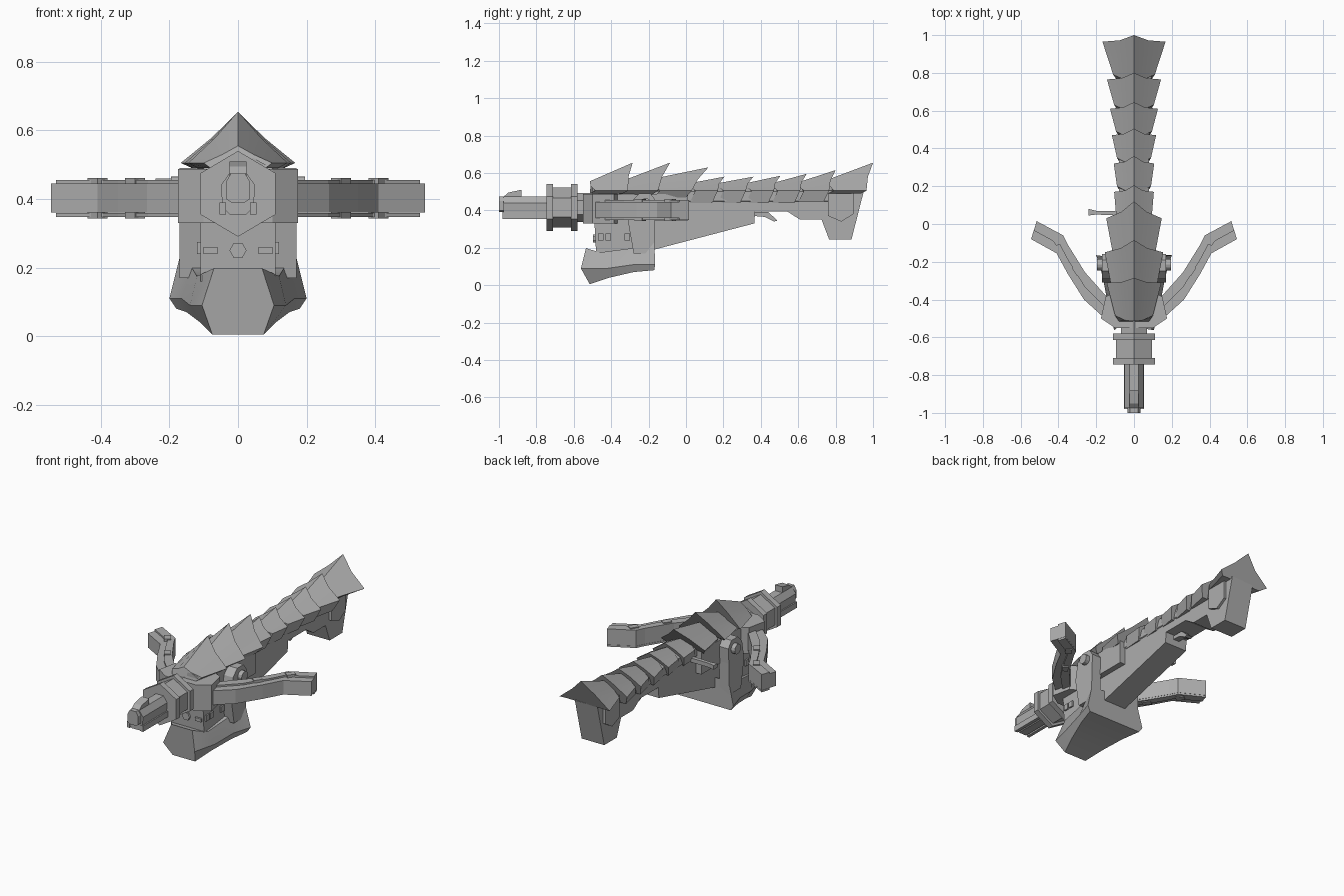
import bpy, bmesh, math

grey = bpy.data.materials.new("warm grey")
grey.diffuse_color = (0.42, 0.42, 0.42, 1)


def finish(name, bm, smooth=None):
    bmesh.ops.recalc_face_normals(bm, faces=bm.faces)
    me = bpy.data.meshes.new(name)
    bm.to_mesh(me)
    bm.free()
    ob = bpy.data.objects.new(name, me)
    bpy.context.collection.objects.link(ob)
    me.materials.append(grey)
    if smooth:
        bpy.ops.object.select_all(action='DESELECT')
        ob.select_set(True)
        bpy.context.view_layer.objects.active = ob
        bpy.ops.object.shade_smooth_by_angle(angle=math.radians(smooth))
    return ob


def loft(name, rings, smooth=None):
    """Skin closed rings of equal length and cap both ends."""
    bm = bmesh.new()
    vs = [[bm.verts.new(p) for p in r] for r in rings]
    n = len(vs[0])
    for a, b in zip(vs, vs[1:]):
        for i in range(n):
            j = (i + 1) % n
            bm.faces.new((a[i], a[j], b[j], b[i]))
    bm.faces.new(vs[0])
    bm.faces.new(vs[-1])
    return finish(name, bm, smooth)


def prism(name, axis, pts, a, b):
    """Extrude a 2D outline along an axis from a to b."""
    place = {'x': lambda p, t: (t, p[0], p[1]),
             'y': lambda p, t: (p[0], t, p[1]),
             'z': lambda p, t: (p[0], p[1], t)}[axis]
    return loft(name, [[place(p, t) for p in pts] for t in (a, b)])


def box(name, x, y, z):
    return prism(name, 'z', [(x[0], y[0]), (x[1], y[0]), (x[1], y[1]), (x[0], y[1])], *z)


def mirrored(half):
    """Close a right-hand half section with its mirror image."""
    return half + [(-x, y, z) for x, y, z in reversed(half) if x > 1e-5]


def sym(half):
    return half + [(-x, z) for x, z in reversed(half) if x > 1e-5]


# Barrel with a raised front sight
barrel = [(0.025, 0.355), (0.045, 0.375), (0.05, 0.44), (0.025, 0.475)]
prism("barrel", 'y', sym(barrel), -0.975, -0.5)
prism("muzzle", 'y', sym([(0.02, 0.39), (0.035, 0.4), (0.035, 0.45), (0.02, 0.475)]), -1.0, -0.95)
prism("front_sight", 'x', [(-0.99, 0.46), (-0.95, 0.495), (-0.88, 0.51), (-0.88, 0.46)], -0.025, 0.025)
for s in (-1, 1):
    box("barrel_rail", (s * 0.035, s * 0.054), (-0.98, -0.72), (0.355, 0.39))


# Hexagonal collar with two flanges
def hexagon(k):
    return sym([(0, 0.415 - 0.125 * k), (0.11 * k, 0.415 - 0.06 * k),
                (0.11 * k, 0.415 + 0.06 * k), (0, 0.415 + 0.125 * k)])


prism("collar", 'y', hexagon(0.86), -0.72, -0.6)
for y in (-0.745, -0.615):
    prism("collar_flange", 'y', hexagon(1), y, y + 0.035)
prism("collar_neck", 'y', hexagon(0.62), -0.6, -0.5)

# Bow yoke
prism("yoke", 'z', [(-0.1, -0.55), (0.1, -0.55), (0.175, -0.5), (0.15, -0.385), (0.1, -0.36),
                    (-0.1, -0.36), (-0.15, -0.385), (-0.175, -0.5)], 0.33, 0.487)

# Curved bow limbs, with rails and clamps
inner = [(0.14, -0.39), (0.26, -0.255), (0.35, -0.11), (0.375, -0.06), (0.515, 0.015)]
outer = [(0.16, -0.495), (0.265, -0.40), (0.35, -0.265), (0.41, -0.155), (0.545, -0.08)]
for s in (-1, 1):
    def band(name, t0, t1, z0, z1):
        def mix(t):
            return [(s * (a[0] + t * (b[0] - a[0])), a[1] + t * (b[1] - a[1]))
                    for a, b in zip(inner, outer)]
        prism(name, 'z', mix(t0) + mix(t1)[::-1], z0, z1)
    band("bow_limb", 0, 1, 0.36, 0.445)
    for z in (0.348, 0.444):
        band("limb_rail", 0, 0.52, z, z + 0.011)
    for x, y in ((0.41, -0.085), (0.30, -0.245)):
        a = math.radians(55)
        pts = []
        for u, v in ((-0.025, -0.018), (0.025, -0.018), (0.025, 0.018), (-0.025, 0.018)):
            pts.append((s * (x + u * math.cos(a) - v * math.sin(a)),
                        y + u * math.sin(a) + v * math.cos(a)))
        prism("limb_clamp", 'z', pts, 0.343, 0.461)

# Overlapping ridged scales along the top:
# front y, front z, tip y, tip z, front width, back width, back edge y, skirt z
scales = [(-0.515, 0.555, -0.285, 0.655, 0.10, 0.145, -0.31, 0.49),
          (-0.36, 0.55, -0.085, 0.655, 0.12, 0.155, -0.15, 0.485),
          (-0.17, 0.57, 0.12, 0.63, 0.115, 0.147, 0.03, 0.47),
          (0.02, 0.545, 0.205, 0.58, 0.095, 0.105, 0.17, 0.44),
          (0.17, 0.545, 0.36, 0.58, 0.09, 0.107, 0.32, 0.44),
          (0.32, 0.545, 0.505, 0.585, 0.09, 0.117, 0.47, 0.44),
          (0.46, 0.545, 0.645, 0.595, 0.095, 0.127, 0.61, 0.44),
          (0.60, 0.55, 0.80, 0.615, 0.105, 0.143, 0.765, 0.445),
          (0.76, 0.565, 1.0, 0.655, 0.11, 0.167, 0.965, 0.49)]
for y0, z0, y1, z1, w0, w1, ye, zs in scales:
    e = 0.505

    def section(y, z, w, yedge):
        return mirrored([(0, y, z), (0.45 * w, (y + yedge) / 2 - 0.01, e + 0.5 * (z - e)),
                         (w, yedge, e), (0.8 * w, yedge - 0.03, zs)])
    loft("top_scale", [section(y0, z0, w0, y0 + 0.03), section(y1, z1, w1, ye)], 30)

# Spine under the scales
prism("spine", 'y', sym([(0.05, 0.43), (0.08, 0.45), (0.08, 0.5), (0, 0.545)]), -0.5, 0.88)
box("receiver", (-0.11, 0.11), (-0.45, 0.01), (0.345, 0.487))

# Sloping fore-body and rear butt
prism("lower_body", 'x', [(-0.3, 0.45), (-0.3, 0.19), (-0.17, 0.19), (0.365, 0.33),
                          (0.37, 0.395), (0.54, 0.395), (0.56, 0.45)], -0.075, 0.075)
prism("butt", 'x', [(0.5, 0.45), (0.54, 0.395), (0.61, 0.35), (0.725, 0.35), (0.765, 0.245),
                    (0.885, 0.245), (0.95, 0.5), (0.6, 0.5)], -0.075, 0.075)
for s in (-1, 1):
    prism("butt_panel", 'x', [(0.76, 0.505), (0.76, 0.37), (0.83, 0.34), (0.895, 0.38),
                              (0.895, 0.505)], s * 0.07, s * 0.09)
prism("trigger", 'x', [(0.36, 0.39), (0.36, 0.37), (0.42, 0.365), (0.47, 0.34),
                       (0.49, 0.345), (0.44, 0.39)], -0.02, 0.02)

# Side lever
prism("lever", 'z', [(-0.24, 0.08), (-0.24, 0.045), (-0.2, 0.05), (-0.08, 0.045),
                     (-0.08, 0.07), (-0.2, 0.07)], 0.435, 0.46)

# Grip block with small fittings
prism("grip_block", 'x', [(-0.48, 0.16), (-0.25, 0.16), (-0.25, 0.345), (-0.49, 0.345)], -0.11, 0.11)
prism("front_stud", 'y', [(0.025 * math.cos(i * math.pi / 3), 0.25 + 0.025 * math.sin(i * math.pi / 3))
                          for i in range(6)], -0.497, -0.47)
for s in (-1, 1):
    for y in (-0.47, -0.43, -0.33):
        box("grip_fitting", (s * 0.1, s * 0.119), (y, y + 0.03), (0.24, 0.275))
    box("front_fitting", (s * 0.06, s * 0.1), (-0.497, -0.47), (0.24, 0.26))

# Flared foot
foot = [[(0.075, -0.515, 0.005), (0.105, -0.562, 0.09), (0.07, -0.535, 0.198)],
        [(0.11, -0.41, 0.04), (0.14, -0.42, 0.09), (0.12, -0.46, 0.175)],
        [(0.15, -0.28, 0.07), (0.165, -0.28, 0.11), (0.135, -0.27, 0.2)],
        [(0.18, -0.17, 0.08), (0.2, -0.165, 0.11), (0.165, -0.17, 0.25)]]
loft("foot", [mirrored(r) for r in foot], 40)

# Upright ears with pivot bolts
for s in (-1, 1):
    prism("ear", 'x', [(-0.28, 0.17), (-0.17, 0.17), (-0.165, 0.36), (-0.16, 0.45),
                       (-0.19, 0.49), (-0.25, 0.49), (-0.29, 0.45), (-0.31, 0.34)], s * 0.105, s * 0.17)
    prism("ear_bolt", 'x', [(-0.215 + 0.03 * math.cos(i * math.pi / 6),
                             0.435 + 0.03 * math.sin(i * math.pi / 6)) for i in range(12)],
          s * 0.165, s * 0.195)
